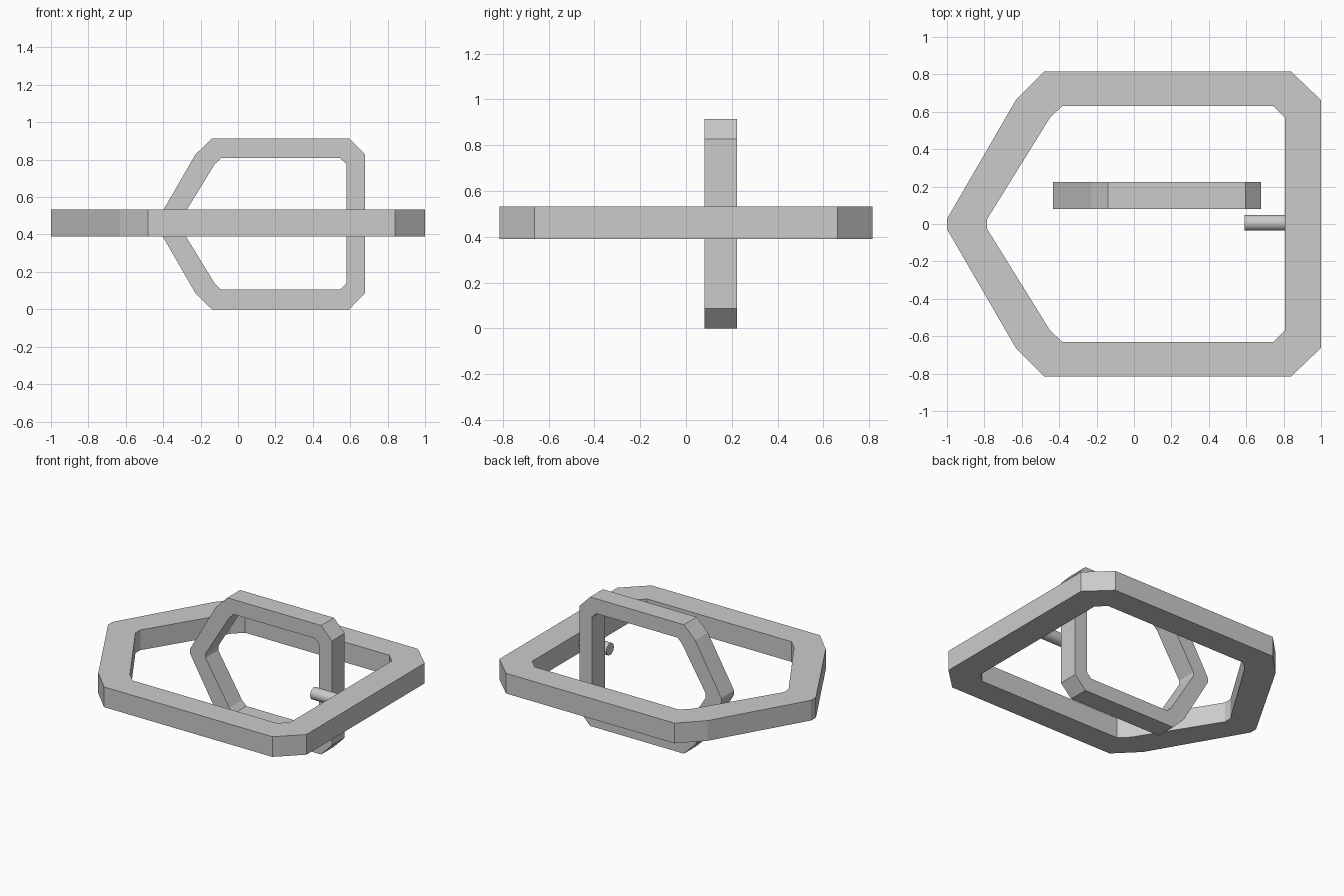
import bpy, bmesh
from math import pi
from mathutils import Matrix

if "Cube" in bpy.data.objects:
    bpy.data.objects.remove(bpy.data.objects["Cube"])

MID_Z = 0.462


def ring(name, outer, inner, thickness, matrix):
    """Flat closed link from half outlines, mirrored across local y."""
    full = lambda half: half + [(x, -y) for x, y in reversed(half)]
    out, inn = full(outer), full(inner)
    n = len(out)
    bm = bmesh.new()
    h = thickness / 2
    loops = [[bm.verts.new((x, y, z)) for x, y in pts]
             for pts, z in ((out, -h), (out, h), (inn, h), (inn, -h))]
    for k in range(4):
        a, b = loops[k], loops[(k + 1) % 4]
        for i in range(n):
            j = (i + 1) % n
            bm.faces.new((a[i], a[j], b[j], b[i]))
    bmesh.ops.recalc_face_normals(bm, faces=bm.faces)
    bm.transform(matrix)
    mesh = bpy.data.meshes.new(name)
    bm.to_mesh(mesh)
    bm.free()
    obj = bpy.data.objects.new(name, mesh)
    bpy.context.collection.objects.link(obj)
    return obj


# Large horizontal link
ring("large_link",
     [(-1, 0.027), (-0.632, 0.662), (-0.48, 0.815), (0.84, 0.815), (1, 0.662)],
     [(-0.785, 0.027), (-0.45, 0.567), (-0.385, 0.63), (0.745, 0.63), (0.808, 0.567)],
     0.143, Matrix.Translation((0, 0, MID_Z)))

# Small upright link
ring("small_link",
     [(-0.433, 0.015), (-0.228, 0.37), (-0.14, 0.457), (0.595, 0.457), (0.68, 0.37)],
     [(-0.311, 0.015), (-0.125, 0.318), (-0.09, 0.352), (0.545, 0.352), (0.58, 0.318)],
     0.143, Matrix.Translation((0, 0.152, 0.457)) @ Matrix.Rotation(pi / 2, 4, 'X'))

# Short round pin on the inside of the large link
bpy.ops.mesh.primitive_cylinder_add(vertices=32, radius=0.042, depth=0.23,
                                    location=(0.706, 0.006, MID_Z), rotation=(0, pi / 2, 0))
pin = bpy.context.object
pin.name = "pin"
bpy.ops.object.shade_smooth_by_angle()
